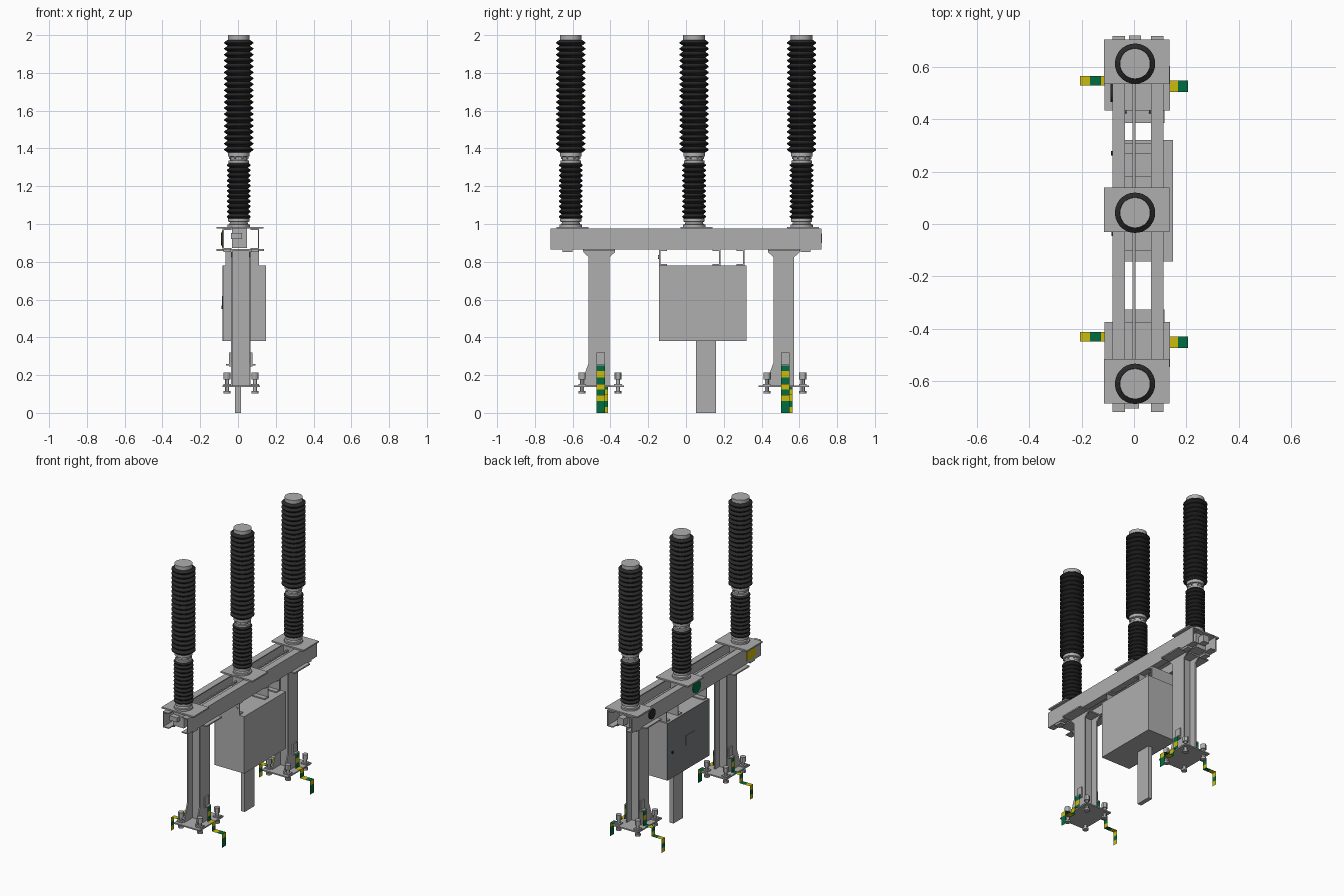
import bpy, bmesh, math
from mathutils import Vector

if "Cube" in bpy.data.objects:
    bpy.data.objects.remove(bpy.data.objects["Cube"])


def mat(name, rgb):
    m = bpy.data.materials.new(name)
    m.diffuse_color = (*rgb, 1)
    m.use_nodes = True
    m.node_tree.nodes["Principled BSDF"].inputs["Base Color"].default_value = m.diffuse_color
    return m


STEEL = mat("galvanised grey", (0.43, 0.43, 0.43))
DOOR = mat("dark door grey", (0.2, 0.21, 0.22))
BLACK = mat("insulator black", (0.022, 0.022, 0.022))
GREEN = mat("earth green", (0.0, 0.15, 0.05))
YELLOW = mat("earth yellow", (0.6, 0.5, 0.004))


def finish(name, bm, *mats):
    bmesh.ops.recalc_face_normals(bm, faces=bm.faces)
    me = bpy.data.meshes.new(name)
    bm.to_mesh(me)
    bm.free()
    ob = bpy.data.objects.new(name, me)
    bpy.context.collection.objects.link(ob)
    for m in mats:
        me.materials.append(m)
    return ob


def box(name, x, y, z, m=STEEL):
    """Box from (min, max) ranges."""
    bm = bmesh.new()
    bmesh.ops.create_cube(bm, size=1)
    for v in bm.verts:
        v.co = Vector([(r[0] + r[1]) / 2 + c * (r[1] - r[0]) for c, r in zip(v.co, (x, y, z))])
    return finish(name, bm, m)


def prism(name, pts, axis, lo, hi, m=STEEL):
    """Extrude a 2D outline along axis 0 (yz outline), 1 (xz) or 2 (xy)."""
    bm = bmesh.new()

    def at(p, d):
        c = list(p)
        c.insert(axis, d)
        return c
    f = bm.faces.new([bm.verts.new(at(p, lo)) for p in pts])
    r = bmesh.ops.extrude_face_region(bm, geom=[f])
    shift = Vector(at((0, 0), hi - lo))
    bmesh.ops.translate(bm, vec=shift, verts=[v for v in r["geom"] if isinstance(v, bmesh.types.BMVert)])
    return finish(name, bm, m)


def lathe(name, prof, x, y, m, n=28):
    """Revolve (radius, z) points about a vertical line, with closed ends."""
    bm = bmesh.new()
    rings = [[bm.verts.new((x + r * math.cos(2 * math.pi * i / n), y + r * math.sin(2 * math.pi * i / n), z))
              for i in range(n)] for r, z in prof]
    for a, b in zip(rings, rings[1:]):
        for i in range(n):
            j = (i + 1) % n
            bm.faces.new((a[i], a[j], b[j], b[i]))
    bm.faces.new(rings[0])
    bm.faces.new(rings[-1])
    ob = finish(name, bm, m)
    if n > 6:
        bpy.ops.object.select_all(action='DESELECT')
        ob.select_set(True)
        bpy.context.view_layer.objects.active = ob
        bpy.ops.object.shade_smooth_by_angle(angle=math.radians(30))
    return ob


def disc(name, x0, x1, y, z, r, m, n=24):
    pts = [(y + r * math.cos(2 * math.pi * i / n), z + r * math.sin(2 * math.pi * i / n)) for i in range(n)]
    return prism(name, pts, 0, x0, x1, m)


def sheds(z0, z1, count, r_in, r_out):
    """Zigzag insulator profile."""
    p = (z1 - z0) / count
    prof = [(r_in, z0)]
    for i in range(count):
        z = z0 + i * p
        prof += [(r_out, z + 0.42 * p), (r_out, z + 0.58 * p), (r_in, z + p)]
    return prof


CX = 0.015  # centre line of the frame

# two channel beams, webs outside, flanges inside
for side, xo, s in (("left", -0.082, 1), ("right", 0.112, -1)):
    t, w = 0.007, 0.047
    pts = [(xo, .865), (xo + s * w, .865), (xo + s * w, .865 + t), (xo + s * t, .865 + t),
           (xo + s * t, .975 - t), (xo + s * w, .975 - t), (xo + s * w, .975), (xo, .975)]
    prism(f"{side}_channel_beam", pts, 1, -0.718, 0.718)

# three poles
for k, (py, plate) in enumerate(((-0.61, -0.60), (0.043, 0.055), (0.612, 0.62)), 1):
    px = 0.004
    box(f"pole_{k}_mount_plate", (-0.115, 0.135), (plate - .085, plate + .085), (.975, .985))
    box(f"pole_{k}_drive_box", (-0.033, 0.048), (py - .06, py + .06), (.872, .976))
    lathe(f"pole_{k}_base_collar", [(.06, .985), (.06, .997), (.05, .999), (.046, 1.01), (.056, 1.013), (.056, 1.03)],
          px, py, STEEL)
    lathe(f"pole_{k}_lower_insulator", sheds(1.025, 1.325, 11, .049, .063), px, py, BLACK)
    lathe(f"pole_{k}_middle_collar", [(.054, 1.322), (.054, 1.335), (.046, 1.338), (.046, 1.355), (.057, 1.358),
                                      (.057, 1.38)], px, py, STEEL)
    lathe(f"pole_{k}_upper_insulator", sheds(1.378, 1.975, 19, .059, .077), px, py, BLACK)
    lathe(f"pole_{k}_top_cap", [(.058, 1.97), (.058, 2.0)], px, py, STEEL)
    for i in range(8):
        a = math.pi * (i + .5) / 4
        lathe(f"pole_{k}_collar_bolt", [(.005, 1.345), (.005, 1.358)], px + .051 * math.cos(a),
              py + .051 * math.sin(a), STEEL, 6)

# drive linkage stubs at the beam ends and nubs below
box("rear_drive_stub", (-0.02, 0.027), (0.66, 0.72), (.90, .95))
box("front_drive_stub", (-0.037, 0.02), (-0.705, -0.66), (.92, .952))
for end, ys in (("front", (-.655, -.6)), ("rear", (.605, .66))):
    for x in (-0.058, 0.088):
        box(f"{end}_beam_foot", (x - .02, x + .02), ys, (.852, .866))
box("linkage_rod", (-0.005, 0.005), (-.6, .6), (.935, .945))

# two legs with foot plates, gussets, anchors and earthing straps
for side, ly in (("front", -0.46), ("rear", 0.518)):
    for x in (-0.037, 0.058):
        box(f"{side}_leg_flange", (x, x + .009), (ly - .055, ly + .055), (.14, .862))
        # lower gusset on the front edge, upper gussets on both edges
        e = ly - .055
        prism(f"{side}_leg_lower_gusset", [(e, .145), (e - .042, .145), (e - .035, .17), (e, .265)], 0, x, x + .009)
        for s in (-1, 1):
            e = ly + s * .055
            prism(f"{side}_leg_upper_gusset", [(e, .862), (e + s * .028, .862), (e + s * .028, .85), (e, .825)],
                  0, x, x + .009)
    box(f"{side}_leg_web", (-0.03, 0.06), (ly - .004, ly + .004), (.14, .862))
    box(f"{side}_leg_top_plate", (-0.113, 0.138), (ly - .085, ly + .085), (.858, .867))
    box(f"{side}_leg_foot_plate", (-0.083, 0.117), (ly - .133, ly + .133), (.137, .146))
    for x in (-0.058, 0.09):
        for s in (-1, 1):
            y = ly + .005 + s * .095
            lathe(f"{side}_anchor_bolt", [(.019, .103), (.019, .117), (.011, .117), (.011, .178), (.019, .178),
                                          (.019, .213)], x, y, STEEL, 12)
            box(f"{side}_anchor_washer", (x - .02, x + .02), (y - .02, y + .02), (.146, .154))
    # earthing lugs and striped straps (thin ribbons bent down to the ground)
    for s, x0, yo in ((-1, -0.037, .025), (1, 0.067, .008)):
        y0, y1 = ly + yo - .022, ly + yo + .022
        if s < 0:
            y0 += .008
        box(f"{side}_earth_lug", tuple(sorted((x0, x0 + s * .01))), (y0, y1), (.245, .32))
        box(f"{side}_earth_lug_pad", tuple(sorted((x0, x0 + s * .026))), (y0, y1), (.25, .258))
        x1, x2, x3 = x0 + s * .026, 0.128 * s, 0.207 * s
        path = [Vector(p) for p in ((x1, .255), (x1, .152), (x2, .152), (x2, .095), (x3, .095), (x3, 0))]
        bm = bmesh.new()
        dist = 0.0
        for a, b in zip(path, path[1:]):
            n = max(1, round((b - a).length / .032))
            for i in range(n):
                p, q = a.lerp(b, i / n), a.lerp(b, (i + 1) / n)
                f = bm.faces.new([bm.verts.new(c) for c in ((p.x, y0, p.y), (p.x, y1, p.y), (q.x, y1, q.y),
                                                            (q.x, y0, q.y))])
                f.material_index = int((dist + (p - q).length / 2) / .04) % 2
                dist += (p - q).length
        bmesh.ops.remove_doubles(bm, verts=bm.verts, dist=1e-5)
        finish(f"{side}_earth_strap", bm, GREEN, YELLOW)

# control cabinet with dark door, handle and cable duct
box("cabinet_body", (-0.074, 0.148), (-.143, .32), (.38, .78))
box("cabinet_door", (-0.081, -0.074), (-.143, .32), (.38, .78), DOOR)
box("cabinet_door_panel", (-0.085, -0.081), (.02, .12), (.55, .62), DOOR)
disc("cabinet_lock", -0.088, -0.081, .27, .56, .009, BLACK, 12)
box("cable_duct", (-0.015, 0.015), (.053, .16), (0, .382))

# hanger brackets between cabinet and beams
for y, s in ((-.143, 1), (.182, -1), (.31, -1)):
    box("hanger_plate", (-0.065, 0.11), tuple(sorted((y, y + s * .008))), (.78, .866))
    for z in (.78, .858):
        box("hanger_lip", (-0.065, 0.11), tuple(sorted((y, y + s * .042))), (z, z + .008))
for x in (-0.048, 0.09):
    pts = [(x + .01 * math.cos(i * math.pi / 6), .825 + .01 * math.sin(i * math.pi / 6)) for i in range(12)]
    prism("hanger_bolt", pts, 1, -.149, -.143)

# indicator discs and plate on the left beam
disc("green_indicator", -0.086, -0.081, 0.0, .92, .045, GREEN)
disc("dark_gauge", -0.09, -0.081, 0.5, .92, .035, BLACK)
box("yellow_plate", (-0.085, -0.081), (-.655, -.555), (.885, .955), YELLOW)
